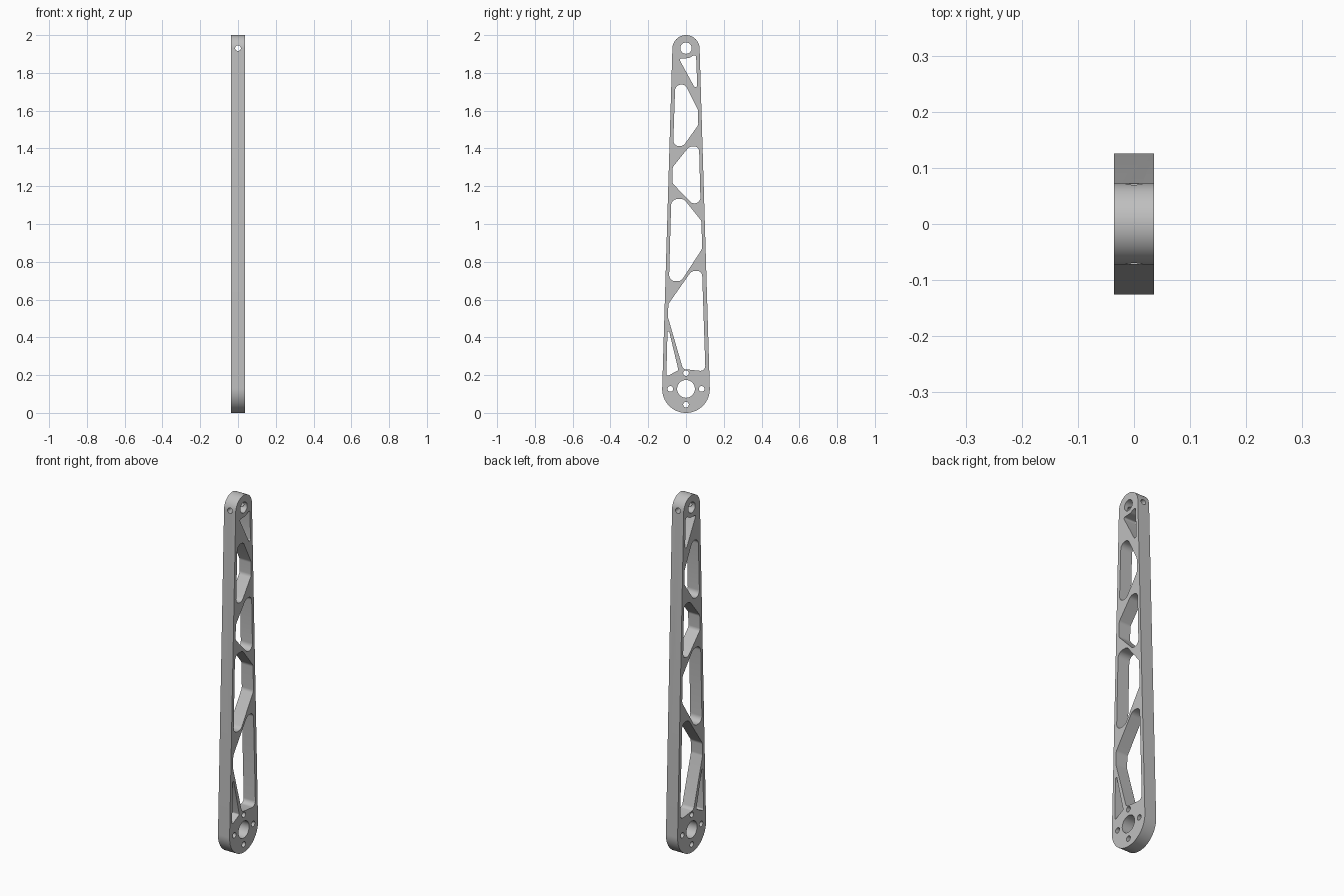
import bpy, bmesh, math
from mathutils import Matrix, Vector

if "Cube" in bpy.data.objects:
    bpy.data.objects.remove(bpy.data.objects["Cube"], do_unlink=True)

HALF = 0.036                      # half the plate thickness
LOW, LOW_R = 0.126, 0.126         # lower end centre height and radius
TOP, TOP_R = 1.928, 0.072         # upper end centre height and radius

metal = bpy.data.materials.new("grey_metal")
metal.use_nodes = True
grey = (0.52, 0.52, 0.52, 1)
metal.diffuse_color = grey
metal.node_tree.nodes["Principled BSDF"].inputs["Base Color"].default_value = grey


def arc(y, z, r, a, b, n):
    steps = [a + (b - a) * i / n for i in range(n + 1)]
    return [(y + r * math.cos(t), z + r * math.sin(t)) for t in steps]


def circle(y, z, r, n=32):
    return arc(y, z, r, 0, math.tau, n)[:-1]


def rounded(corners, n=8):
    """Polygon of (y, z, radius) corners with filleted corners."""
    out = []
    for i, (y, z, r) in enumerate(corners):
        p = Vector((y, z))
        u = (Vector(corners[i - 1][:2]) - p)
        v = (Vector(corners[(i + 1) % len(corners)][:2]) - p)
        u.normalize()
        v.normalize()
        half = u.angle(v) / 2
        centre = p + (u + v).normalized() * (r / math.sin(half))
        start = p + u * (r / math.tan(half)) - centre
        end = p + v * (r / math.tan(half)) - centre
        a = math.atan2(start.y, start.x)
        turn = math.atan2(start.x * end.y - start.y * end.x, start.dot(end))
        out += arc(centre.x, centre.y, r, a, a + turn, n)
    return out


# Tapered outline: two round ends joined by their tangents
tilt = math.asin((LOW_R - TOP_R) / (TOP - LOW))
outline = arc(0, TOP, TOP_R, tilt, math.pi - tilt, 32)
outline += arc(0, LOW, LOW_R, math.pi - tilt, math.tau + tilt, 40)

# Bores and bolt circle
loops = [outline, circle(0, 1.931, 0.03), circle(0, 0.127, 0.047, 40)]
for k in range(4):
    a = k * math.pi / 2
    loops.append(circle(0.083 * math.cos(a), 0.127 + 0.083 * math.sin(a), 0.015, 20))

# Truss windows, from top to bottom
windows = [
    [(-0.038, 1.876, 0.008), (0.015, 1.878, 0.03), (0.053, 1.9, 0.01), (0.061, 1.695, 0.009)],
    [(-0.057, 1.738, 0.032), (-0.004, 1.738, 0.03), (0.064, 1.603, 0.03),
     (0.065, 1.524, 0.03), (-0.015, 1.412, 0.035), (-0.068, 1.412, 0.03)],
    [(0.018, 1.411, 0.035), (0.069, 1.411, 0.028), (0.077, 1.108, 0.03),
     (0.03, 1.11, 0.03), (-0.073, 1.217, 0.025), (-0.07, 1.302, 0.025)],
    [(-0.078, 1.132, 0.034), (-0.011, 1.132, 0.03), (0.082, 1.016, 0.03),
     (0.085, 0.868, 0.03), (-0.026, 0.697, 0.035), (-0.09, 0.697, 0.032)],
    [(0.03, 0.752, 0.04), (0.085, 0.752, 0.028), (0.103, 0.22, 0.025),
     (-0.016, 0.232, 0.022), (-0.096, 0.508, 0.03), (-0.093, 0.577, 0.03)],
    [(-0.097, 0.465, 0.005), (-0.04, 0.226, 0.008), (-0.104, 0.192, 0.008)],
]
loops += [rounded(w) for w in windows]

# Filled, extruded profile turned to stand in the y-z plane
profile = bpy.data.curves.new("arm_profile", "CURVE")
profile.dimensions = "2D"
profile.fill_mode = "BOTH"
profile.extrude = HALF
for points in loops:
    spline = profile.splines.new("POLY")
    spline.points.add(len(points) - 1)
    for p, (y, z) in zip(spline.points, points):
        p.co = (y, z, 0, 1)
    spline.use_cyclic_u = True
temp = bpy.data.objects.new("arm_profile", profile)
bpy.context.collection.objects.link(temp)
bpy.context.view_layer.update()
mesh = bpy.data.meshes.new_from_object(temp.evaluated_get(bpy.context.evaluated_depsgraph_get()))
bpy.data.objects.remove(temp, do_unlink=True)
mesh.transform(Matrix(((0, 0, 1, 0), (1, 0, 0, 0), (0, 1, 0, 0), (0, 0, 0, 1))))
bm = bmesh.new()
bm.from_mesh(mesh)
bmesh.ops.remove_doubles(bm, verts=bm.verts, dist=0.00005)
bmesh.ops.recalc_face_normals(bm, faces=bm.faces)
bm.to_mesh(mesh)
bm.free()
mesh.materials.clear()
mesh.materials.append(metal)
arm = bpy.data.objects.new("truss_arm", mesh)
bpy.context.collection.objects.link(arm)

# Cross pin hole through the upper end, front to back
bpy.ops.mesh.primitive_cylinder_add(vertices=24, radius=0.015, depth=0.4,
                                    location=(0, 0, 1.931), rotation=(math.pi / 2, 0, 0))
cutter = bpy.context.object
cutter.name = "pin_hole_cutter"
cutter.data.materials.append(metal)
cutter.hide_render = True
cut = arm.modifiers.new("pin_hole", "BOOLEAN")
cut.operation = "DIFFERENCE"
cut.solver = "EXACT"
cut.object = cutter
bpy.ops.object.select_all(action="DESELECT")
arm.select_set(True)
bpy.context.view_layer.objects.active = arm
bpy.ops.object.modifier_apply(modifier=cut.name)
bpy.data.objects.remove(cutter, do_unlink=True)
bpy.ops.object.shade_smooth_by_angle(angle=math.radians(30))
